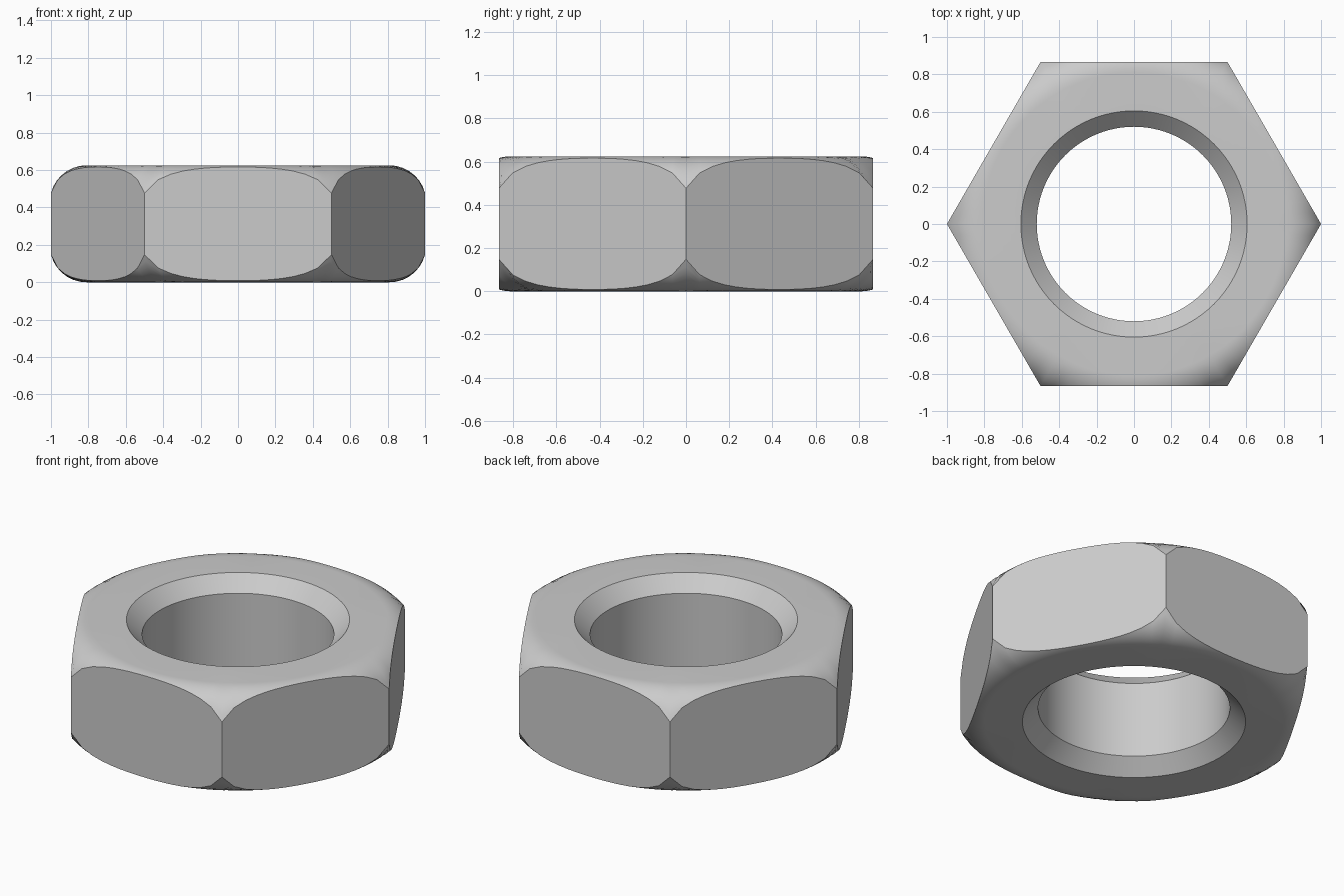
import bpy
import bmesh
from math import pi, sin, cos, asin, radians

cube = bpy.data.objects.get("Cube")
if cube:
    bpy.data.objects.remove(cube, do_unlink=True)

HEIGHT = 0.625
APOTHEM = cos(pi / 6)
BORE, BORE_CHAMFER = 0.52, 0.085
ROUND_START, ROUND_RADIUS = 0.81, 0.196
SEGMENTS, ARC_STEPS = 96, 7

steel = bpy.data.materials.new("steel_grey")
steel.use_nodes = True
grey = (0.6, 0.6, 0.6, 1)
steel.diffuse_color = grey
steel.node_tree.nodes["Principled BSDF"].inputs["Base Color"].default_value = grey


def half_profile(angle):
    """Radius and depth below the face, from the bore out to the hexagon side."""
    outer = APOTHEM / cos(angle % (pi / 3) - pi / 6)
    sweep = asin((outer - ROUND_START) / ROUND_RADIUS)
    points = [(BORE, BORE_CHAMFER), (BORE + BORE_CHAMFER, 0)]
    for i in range(ARC_STEPS + 1):
        t = sweep * i / ARC_STEPS
        points.append((ROUND_START + ROUND_RADIUS * sin(t),
                       ROUND_RADIUS * (1 - cos(t))))
    return points


# Closed cross-section at each angle: top face outwards, bottom face inwards
bm = bmesh.new()
sections = []
for s in range(SEGMENTS):
    angle = 2 * pi * s / SEGMENTS
    half = half_profile(angle)
    loop = [(r, HEIGHT - d) for r, d in half] + [(r, d) for r, d in reversed(half)]
    sections.append([bm.verts.new((r * cos(angle), r * sin(angle), z))
                     for r, z in loop])

# Bridge neighbouring sections into the ring-shaped body
for s, a in enumerate(sections):
    b = sections[(s + 1) % SEGMENTS]
    for i in range(len(a)):
        j = (i + 1) % len(a)
        bm.faces.new((a[i], a[j], b[j], b[i]))
bmesh.ops.recalc_face_normals(bm, faces=bm.faces)

mesh = bpy.data.meshes.new("hex_nut")
bm.to_mesh(mesh)
bm.free()
mesh.materials.append(steel)
nut = bpy.data.objects.new("hex_nut", mesh)
bpy.context.collection.objects.link(nut)

# Smooth bore and rounded corners, crisp side outlines
bpy.ops.object.select_all(action='DESELECT')
nut.select_set(True)
bpy.context.view_layer.objects.active = nut
bpy.ops.object.shade_smooth_by_angle(angle=radians(25))
